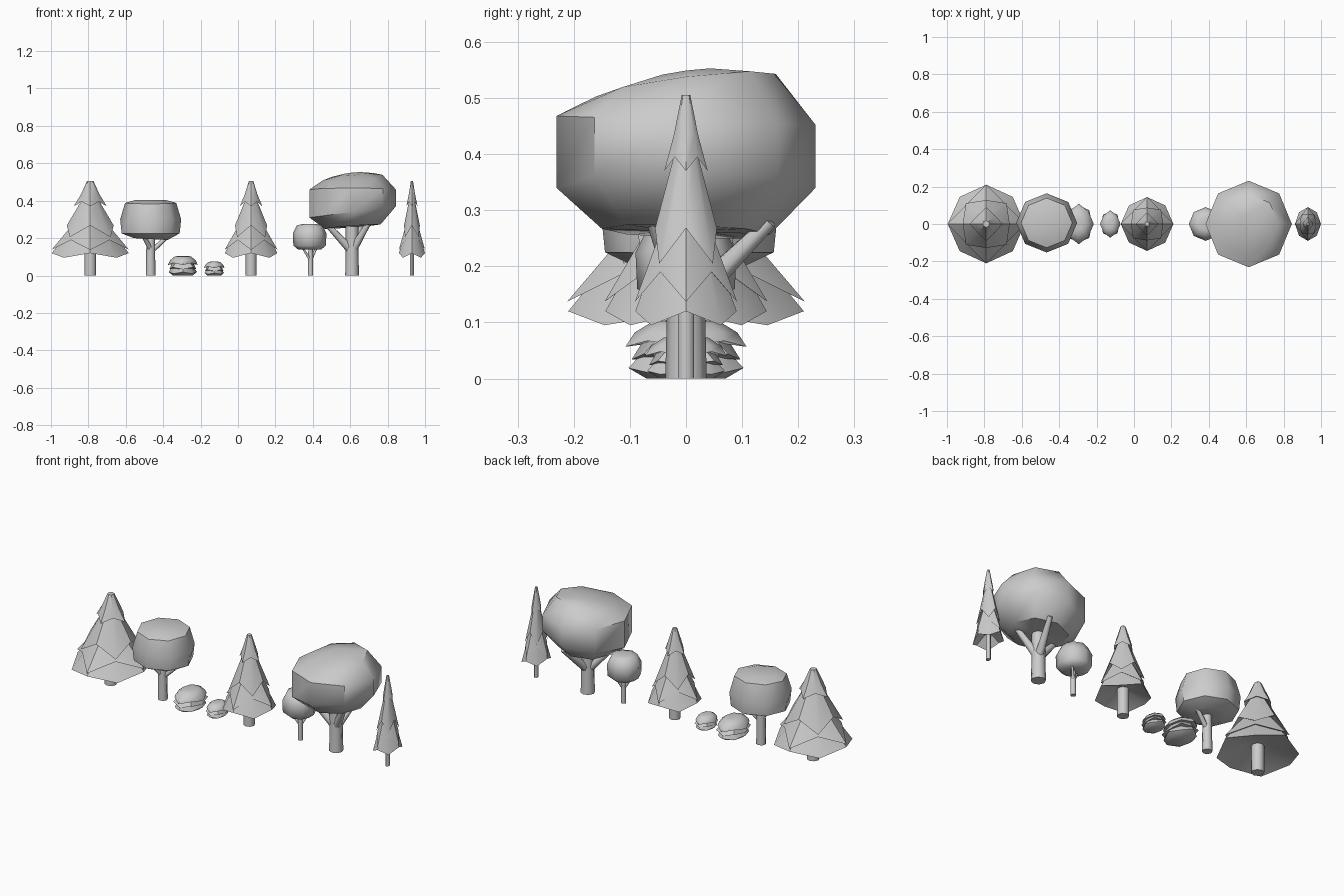
import bpy, bmesh, math
from mathutils import Vector

if "Cube" in bpy.data.objects:
    bpy.data.objects.remove(bpy.data.objects["Cube"])


def loft(name, rings, loc, scale=(1, 1), n=8, angle=40):
    """Skin n-sided rings from bottom to top. Ring = function(i, angle) -> (radius, z)."""
    bm = bmesh.new()
    loops = []
    for ring in rings:
        loop = []
        for i in range(n):
            a = 2 * math.pi * i / n
            r, z = ring(i, a)
            loop.append(bm.verts.new((loc[0] + scale[0] * r * math.cos(a),
                                      loc[1] + scale[1] * r * math.sin(a), z)))
        loops.append(loop)
    for lo, hi in zip(loops, loops[1:]):
        for i in range(n):
            j = (i + 1) % n
            bm.faces.new((lo[i], lo[j], hi[j], hi[i]))
    bm.faces.new(loops[0][::-1])
    bm.faces.new(loops[-1])
    bmesh.ops.recalc_face_normals(bm, faces=bm.faces[:])
    me = bpy.data.meshes.new(name)
    bm.to_mesh(me)
    bm.free()
    ob = bpy.data.objects.new(name, me)
    bpy.context.collection.objects.link(ob)
    bpy.ops.object.select_all(action='DESELECT')
    ob.select_set(True)
    bpy.context.view_layer.objects.active = ob
    bpy.ops.object.shade_smooth_by_angle(angle=math.radians(angle))
    return ob


def zig(r_axis, z_axis, r_diag, z_diag):
    """Ring alternating between axis corners and diagonal corners."""
    return lambda i, a: (r_axis, z_axis) if i % 2 == 0 else (r_diag, z_diag)


def tilt(r, z, sx=0, sy=0):
    """Round ring tilted by sx along x and sy along y."""
    return lambda i, a: (r, z + sx * math.cos(a) + sy * math.sin(a))


def limb(name, p, q, r1, r2):
    """Tapered branch between two points."""
    p, q = Vector(p), Vector(q)
    d = q - p
    bpy.ops.mesh.primitive_cone_add(vertices=8, radius1=r1, radius2=r2, depth=d.length,
                                    location=(p + q) / 2,
                                    rotation=d.to_track_quat('Z', 'Y').to_euler())
    bpy.context.object.name = name
    bpy.ops.object.shade_smooth_by_angle(angle=math.radians(50))


def pine(name, x, sx, sy, trunk):
    loc, s = (x, 0), (sx, sy)
    loft(name + "_trunk", [tilt(1, 0), tilt(1, 0.2)], (x, 0), trunk, angle=50)
    # each skirt: underside, pointed rim, narrow top
    loft(name + "_skirt_base", [tilt(.06, .15), zig(.21, .12, .205, .095), tilt(.07, .29)], loc, s)
    loft(name + "_skirt_low", [tilt(.06, .22), zig(.212, .137, .15, .19), tilt(.06, .315)], loc, s)
    loft(name + "_skirt_mid", [tilt(.05, .28), zig(.128, .268, .157, .205), tilt(.045, .405)], loc, s)
    loft(name + "_skirt_top", [tilt(.03, .41), zig(.09, .37, .066, .395),
                               tilt(.05, .435), tilt(.018, .505)], loc, s)


pine("large_pine", -.79, 1 * .98, 1, (.032, .032))
pine("medium_pine", .07, .67, .685, (.03, .03))
pine("slim_pine", .93, .33, .43, (.011, .014))

# large round tree
loft("large_trunk", [tilt(.037, 0), tilt(.034, .12), tilt(.034, .3)], (.61, 0), angle=50)
loft("large_crown", [tilt(.03, .262), tilt(.15, .262, .012, -.005), tilt(.231, .34, .03, 0),
                     tilt(.231, .46, 0, -.008), tilt(.16, .523, .015, .02),
                     tilt(.06, .543, .006, .008)], (.613, 0), angle=45)
for q in [(.46, -.04, .29), (.72, -.07, .32), (.66, .15, .28)]:
    limb("large_branch", (.61, 0, .13), q, .024, .013)

# medium round tree
loft("medium_trunk", [tilt(.026, 0), tilt(.022, .23)], (-.467, 0), angle=50)
loft("medium_crown", [tilt(.03, .2), tilt(.09, .195, -.005, 0), tilt(.155, .225), tilt(.163, .3),
                      tilt(.137, .388, 0, .005), tilt(.08, .404)], (-.467, .006), (1, .97), angle=45)
for q in [(-.36, .03, .225), (-.51, -.06, .22)]:
    limb("medium_branch", (-.462, 0, .13), q, .014, .01)

# small round tree
loft("small_trunk", [tilt(.014, 0), tilt(.012, .16)], (.388, 0), angle=50)
loft("small_crown", [tilt(.02, .138), tilt(.06, .138), tilt(.087, .16), tilt(.09, .225),
                     tilt(.068, .268), tilt(.035, .276)], (.383, 0), angle=50)
for q in [(.345, -.02, .15), (.42, .03, .15)]:
    limb("small_branch", (.388, 0, .08), q, .008, .006)


def bush(name, x, sx, sy, h):
    """Stack of leafy layers with zigzag rims, closed by a dome."""
    def z(r1, z1, r2, z2):
        return zig(r1, z1 * h, r2, z2 * h)
    loc, s = (x, 0), (sx, sy)
    loft(name + "_base", [tilt(.65, 0), z(.95, .18, .88, .1), tilt(.75, .4 * h)], loc, s)
    loft(name + "_middle", [tilt(.7, .35 * h), z(.9, .32, .98, .42), tilt(.7, .65 * h)], loc, s)
    loft(name + "_dome", [tilt(.6, .62 * h), z(1, .54, .9, .64), tilt(.85, .78 * h),
                          tilt(.55, .97 * h), tilt(.25, h)], loc, s)


bush("large_bush", -.295, .08, .108, .105)
bush("small_bush", -.127, .055, .073, .075)
